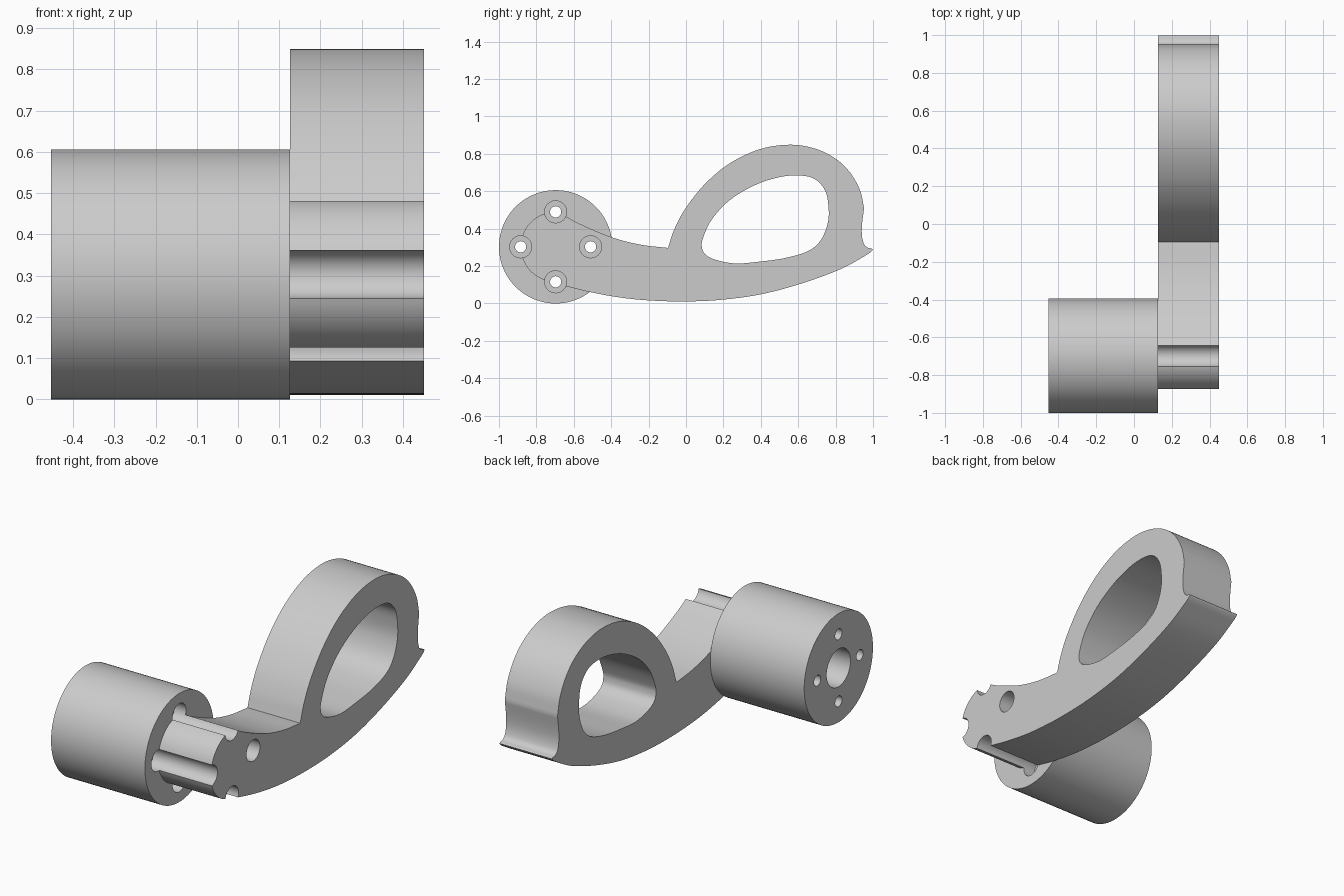
import bpy, bmesh, math
from mathutils import Vector

if "Cube" in bpy.data.objects:
    bpy.data.objects.remove(bpy.data.objects["Cube"])

GREY = bpy.data.materials.new("plain grey")
GREY.use_nodes = True
GREY.diffuse_color = (0.6, 0.6, 0.6, 1)
GREY.node_tree.nodes["Principled BSDF"].inputs["Base Color"].default_value = (0.6, 0.6, 0.6, 1)

AXIS = (-0.697, 0.303)            # hub centre in y, z
X_BACK, X_JOIN, X_FACE = -0.453, 0.126, 0.451


def smooth(points, closed=False, steps=6):
    """Catmull-Rom curve through 2D points."""
    p = [Vector(q) for q in points]
    n = len(p)
    if closed:
        p = [p[-1]] + p + [p[0], p[1]]
    else:
        p = [2 * p[0] - p[1]] + p + [2 * p[-1] - p[-2]]
    out = []
    for i in range(1, n + 1 if closed else n):
        a, b, c, d = p[i - 1:i + 3]
        for k in range(steps):
            t = k / steps
            out.append(0.5 * (2 * b + (c - a) * t + (2 * a - 5 * b + 4 * c - d) * t * t
                              + (3 * b - a - 3 * c + d) * t ** 3))
    return out if closed else out + [p[-2]]


def arc(centre, radius, start=0, sweep=360, n=96):
    """Points on an arc, angles in degrees."""
    return [Vector((centre[0] + radius * math.cos(math.radians(start + sweep * i / n)),
                    centre[1] + radius * math.sin(math.radians(start + sweep * i / n))))
            for i in range(n)]


def prism(name, outline, x0, x1):
    """Extrude a y-z outline along x."""
    bm = bmesh.new()
    base = bm.faces.new([bm.verts.new((x0, y, z)) for y, z in outline])
    ext = bmesh.ops.extrude_face_region(bm, geom=[base])
    bmesh.ops.translate(bm, vec=(x1 - x0, 0, 0),
                        verts=[v for v in ext["geom"] if isinstance(v, bmesh.types.BMVert)])
    bmesh.ops.recalc_face_normals(bm, faces=bm.faces)
    mesh = bpy.data.meshes.new(name)
    bm.to_mesh(mesh)
    bm.free()
    mesh.materials.append(GREY)
    ob = bpy.data.objects.new(name, mesh)
    bpy.context.collection.objects.link(ob)
    return ob


def select(ob):
    bpy.ops.object.select_all(action="DESELECT")
    ob.select_set(True)
    bpy.context.view_layer.objects.active = ob


def cut(ob, outline, x0, x1):
    """Subtract an extruded outline from an object."""
    cutter = prism("cutter", outline, x0, x1)
    cutter.hide_render = True
    mod = ob.modifiers.new("cut", "BOOLEAN")
    mod.operation, mod.solver, mod.object = "DIFFERENCE", "EXACT", cutter
    select(ob)
    bpy.ops.object.modifier_apply(modifier=mod.name)
    bpy.data.objects.remove(cutter)


# Lever outline: arm top, round nose, arm underside, hooked tip, ring
arm_top = smooth([(-0.096, 0.297), (-0.246, 0.315), (-0.40, 0.355), (-0.566, 0.425), (-0.645, 0.467)])
nose = arc(AXIS, 0.187, 76, 208, 48)
underside = smooth([(-0.646, 0.093), (-0.513, 0.061), (-0.353, 0.032), (-0.19, 0.016),
                    (-0.01, 0.011), (0.18, 0.019), (0.395, 0.048), (0.609, 0.104),
                    (0.823, 0.182), (0.956, 0.254), (0.990, 0.277), (0.999, 0.288)])
tip = smooth([(0.994, 0.293), (0.972, 0.299), (0.953, 0.316), (0.941, 0.36),
              (0.941, 0.42), (0.952, 0.51)])
ring = smooth([(0.952, 0.51), (0.930, 0.606), (0.876, 0.702), (0.796, 0.777), (0.689, 0.828),
               (0.556, 0.849), (0.395, 0.825), (0.235, 0.75), (0.10, 0.638),
               (-0.005, 0.505), (-0.064, 0.393), (-0.096, 0.297)])
lever = prism("lever", arm_top + nose + underside + tip + ring[1:-1], X_JOIN, X_FACE)

# Finger opening through the ring
opening = smooth([(0.085, 0.302), (0.091, 0.35), (0.139, 0.451), (0.235, 0.553), (0.369, 0.633),
                  (0.502, 0.676), (0.609, 0.684), (0.689, 0.665), (0.743, 0.606), (0.761, 0.526),
                  (0.759, 0.435), (0.721, 0.339), (0.652, 0.28), (0.529, 0.243), (0.395, 0.224),
                  (0.262, 0.214), (0.155, 0.235), (0.102, 0.264)], closed=True)
cut(lever, opening, X_JOIN - 0.1, X_FACE + 0.1)

# Hub drum with a central bore that stops at the lever
hub = prism("hub", arc(AXIS, 0.303), X_BACK, X_JOIN)
cut(hub, arc(AXIS, 0.105, n=48), X_BACK - 0.1, X_JOIN + 0.1)

# Four screw holes: wide through the lever and into the hub, narrow behind
for i in range(4):
    a = i * math.pi / 2
    c = (AXIS[0] + 0.187 * math.cos(a), AXIS[1] + 0.187 * math.sin(a))
    cut(lever, arc(c, 0.059, n=32), X_JOIN - 0.1, X_FACE + 0.1)
    cut(hub, arc(c, 0.059, n=32), X_JOIN - 0.07, X_JOIN + 0.1)
    cut(hub, arc(c, 0.030, n=24), X_BACK - 0.1, X_JOIN + 0.1)

for ob in (lever, hub):
    select(ob)
    bpy.ops.object.shade_smooth_by_angle(angle=math.radians(30))
